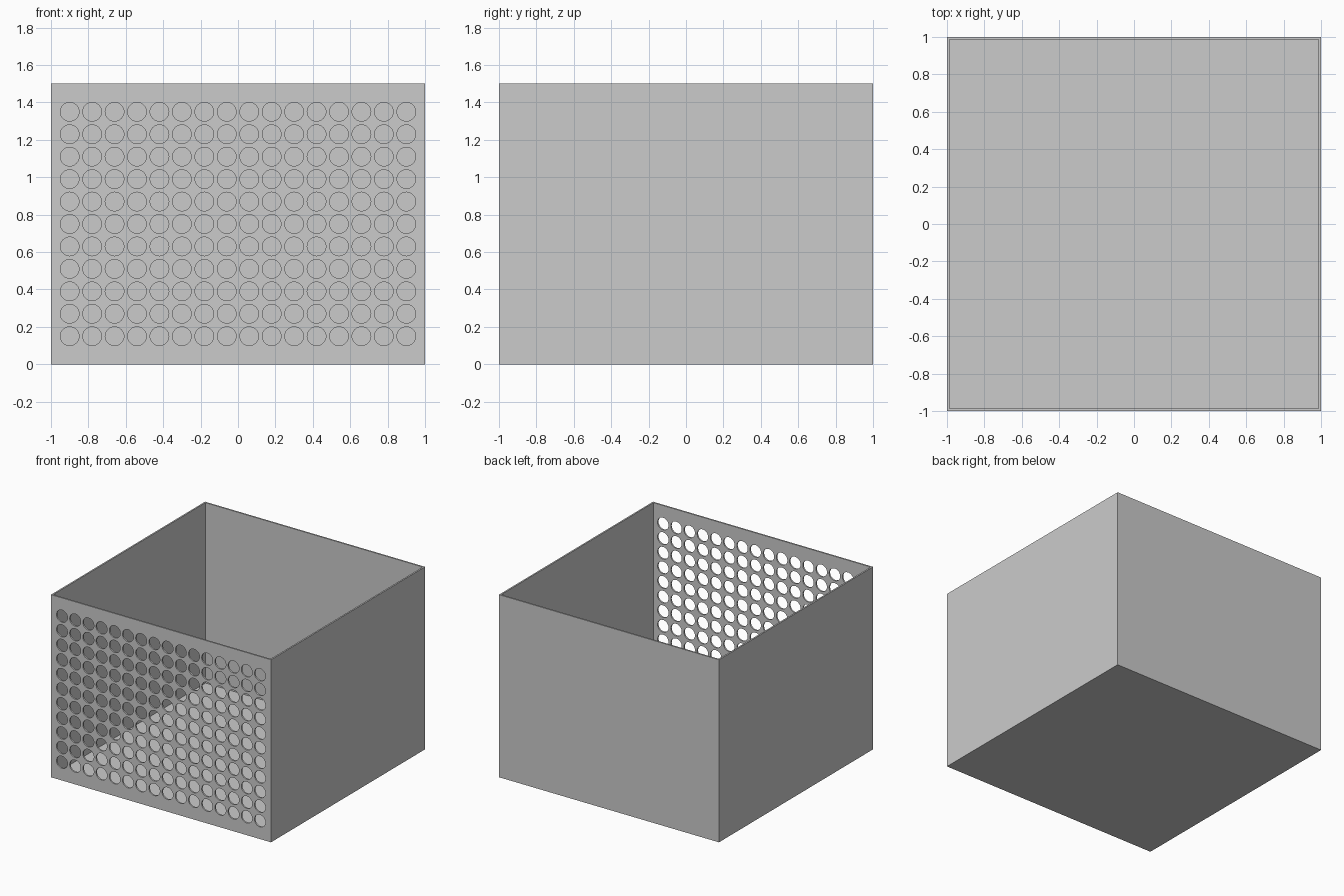
import bpy
import bmesh
from mathutils import Matrix, Vector

WIDTH, DEPTH, HEIGHT = 2.0, 2.0, 1.5
WALL = 0.018
COLUMNS, ROWS, PITCH, RADIUS = 16, 11, 0.12, 0.05

if "Cube" in bpy.data.objects:
    bpy.data.objects.remove(bpy.data.objects["Cube"], do_unlink=True)

grey = bpy.data.materials.new("light_grey")
grey.use_nodes = True
colour = (0.6, 0.6, 0.6, 1)
grey.diffuse_color = colour
grey.node_tree.nodes["Principled BSDF"].inputs["Base Color"].default_value = colour


def make_object(name, bm):
    bmesh.ops.recalc_face_normals(bm, faces=bm.faces)
    mesh = bpy.data.meshes.new(name)
    bm.to_mesh(mesh)
    bm.free()
    mesh.materials.append(grey)
    obj = bpy.data.objects.new(name, mesh)
    bpy.context.collection.objects.link(obj)
    return obj


# Open box: inset the top face, then push it down to the floor
bm = bmesh.new()
size = Matrix.Diagonal((WIDTH, DEPTH, HEIGHT, 1))
bmesh.ops.create_cube(bm, size=1, matrix=Matrix.Translation((0, 0, HEIGHT / 2)) @ size)
top = max(bm.faces, key=lambda f: f.calc_center_median().z)
bmesh.ops.inset_region(bm, faces=[top], thickness=WALL)
inner = bmesh.ops.extrude_discrete_faces(bm, faces=[top])["faces"][0]
bmesh.ops.translate(bm, verts=inner.verts, vec=Vector((0, 0, WALL - HEIGHT)))
box = make_object("perforated_box", bm)

# Grid of round holes through the front wall
bm = bmesh.new()
turn = Matrix.Rotation(1.5707963, 4, "X")
for col in range(COLUMNS):
    for row in range(ROWS):
        x = (col - (COLUMNS - 1) / 2) * PITCH
        z = HEIGHT / 2 + (row - (ROWS - 1) / 2) * PITCH
        place = Matrix.Translation((x, -DEPTH / 2 + WALL / 2, z))
        bmesh.ops.create_cone(bm, cap_ends=True, segments=32, radius1=RADIUS,
                              radius2=RADIUS, depth=WALL * 4, matrix=place @ turn)
cutter = make_object("hole_cutter", bm)

cut = box.modifiers.new("holes", "BOOLEAN")
cut.operation = "DIFFERENCE"
cut.solver = "EXACT"
cut.object = cutter

# Bake the cut, then discard the cutter
bpy.context.view_layer.update()
graph = bpy.context.evaluated_depsgraph_get()
box_mesh = bpy.data.meshes.new_from_object(box.evaluated_get(graph))
box.modifiers.clear()
box.data = box_mesh
bpy.data.objects.remove(cutter, do_unlink=True)

# Smooth hole rims, sharp box edges
bpy.context.view_layer.objects.active = box
box.select_set(True)
bpy.ops.object.shade_smooth_by_angle(angle=0.5)
